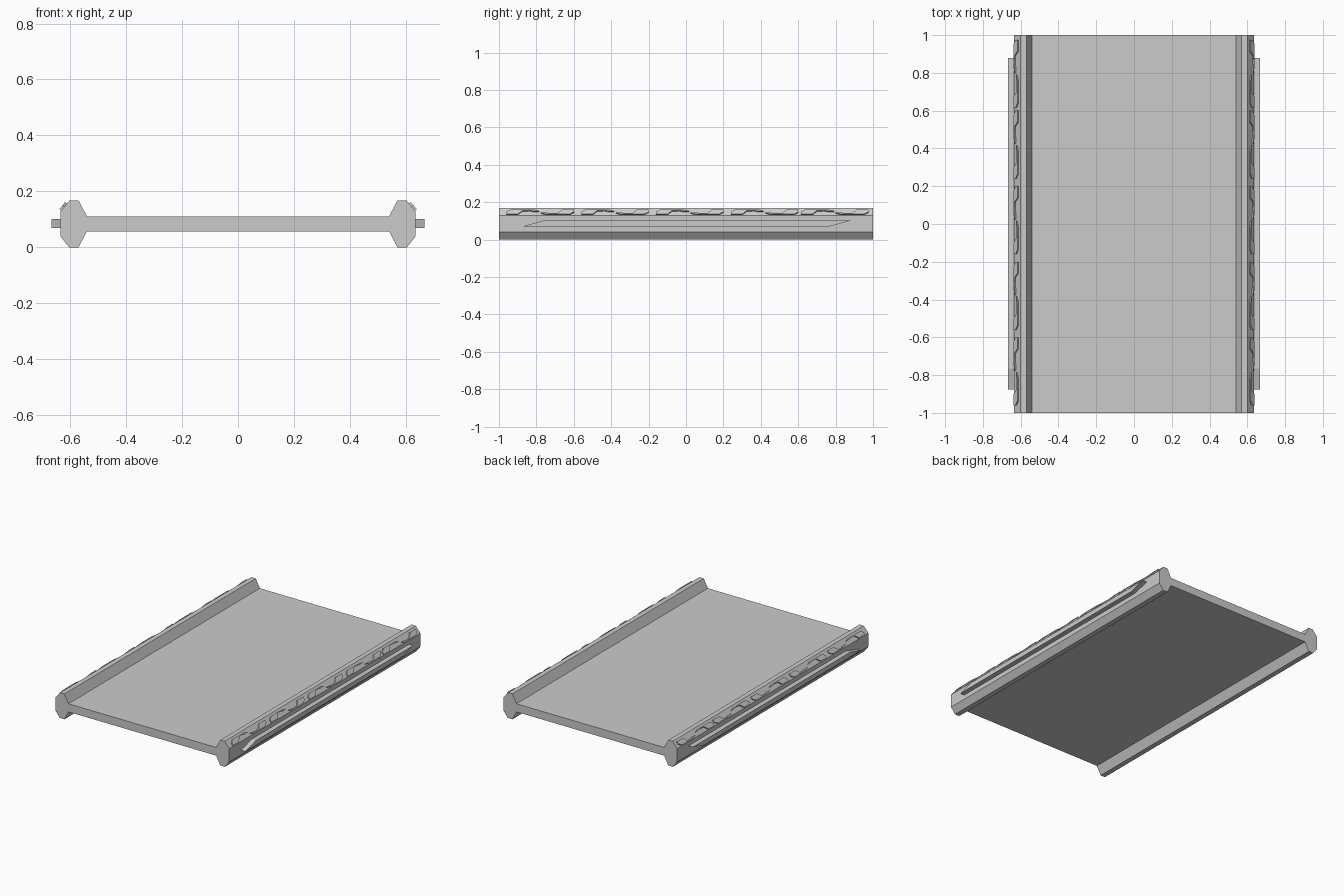
import bpy, bmesh
from mathutils import Vector

if "Cube" in bpy.data.objects:
    bpy.data.objects.remove(bpy.data.objects["Cube"])


def prism(name, polygons, offset, mirror=False):
    """Extrude flat polygons along an offset; optionally mirror across x = 0."""
    bm = bmesh.new()
    off = Vector(offset)
    for pts in polygons:
        a = [bm.verts.new(p) for p in pts]
        b = [bm.verts.new(Vector(p) + off) for p in pts]
        n = len(pts)
        bm.faces.new(a)
        bm.faces.new(b[::-1])
        for i in range(n):
            j = (i + 1) % n
            bm.faces.new((a[j], a[i], b[i], b[j]))
    bmesh.ops.recalc_face_normals(bm, faces=bm.faces)
    me = bpy.data.meshes.new(name)
    bm.to_mesh(me)
    bm.free()
    ob = bpy.data.objects.new(name, me)
    bpy.context.collection.objects.link(ob)
    if mirror:
        mod = ob.modifiers.new("mirror", 'MIRROR')
        mod.use_mirror_merge = False
    return ob


# Deck with a bevelled rail on each side, one continuous cross-section
half = [(0.54, 0.057), (0.57, 0), (0.604, 0), (0.635, 0.04),
        (0.635, 0.128), (0.602, 0.168), (0.57, 0.168), (0.54, 0.111)]
section = half + [(-x, z) for x, z in reversed(half)]
prism("deck_with_rails", [[(x, -1, z) for x, z in section]], (0, 2, 0))

# Slanted-end strip along each outer side
strip = [(-0.875, 0.07), (0.765, 0.07), (0.88, 0.101), (-0.765, 0.101)]
prism("side_strip", [[(0.63, y, z) for y, z in strip]], (0.037, 0, 0), True)

# Raised trim on the upper outer bevels: hooked plates in interlocking pairs
low, high = Vector((0.635, 0, 0.128)), Vector((0.602, 0, 0.168))
normal = Vector((0.040, 0, 0.033)).normalized()
hook = [(0, 0.08), (0, 0.42), (0.025, 0.72), (0.145, 0.72), (0.175, 0.52),
        (0.14, 0.52), (0.125, 0.6), (0.085, 0.56), (0.06, 0.08)]
turned = [(0.36 - y, 0.80 - v) for y, v in hook]

plates = []
for start in (-0.96, -0.56, -0.16, 0.24, 0.615):
    for shape in (hook, turned):
        plates.append([low.lerp(high, v) + Vector((0, start + y, 0)) - normal * 0.002
                       for y, v in shape])
prism("bevel_trim", plates, normal * 0.010, True)
